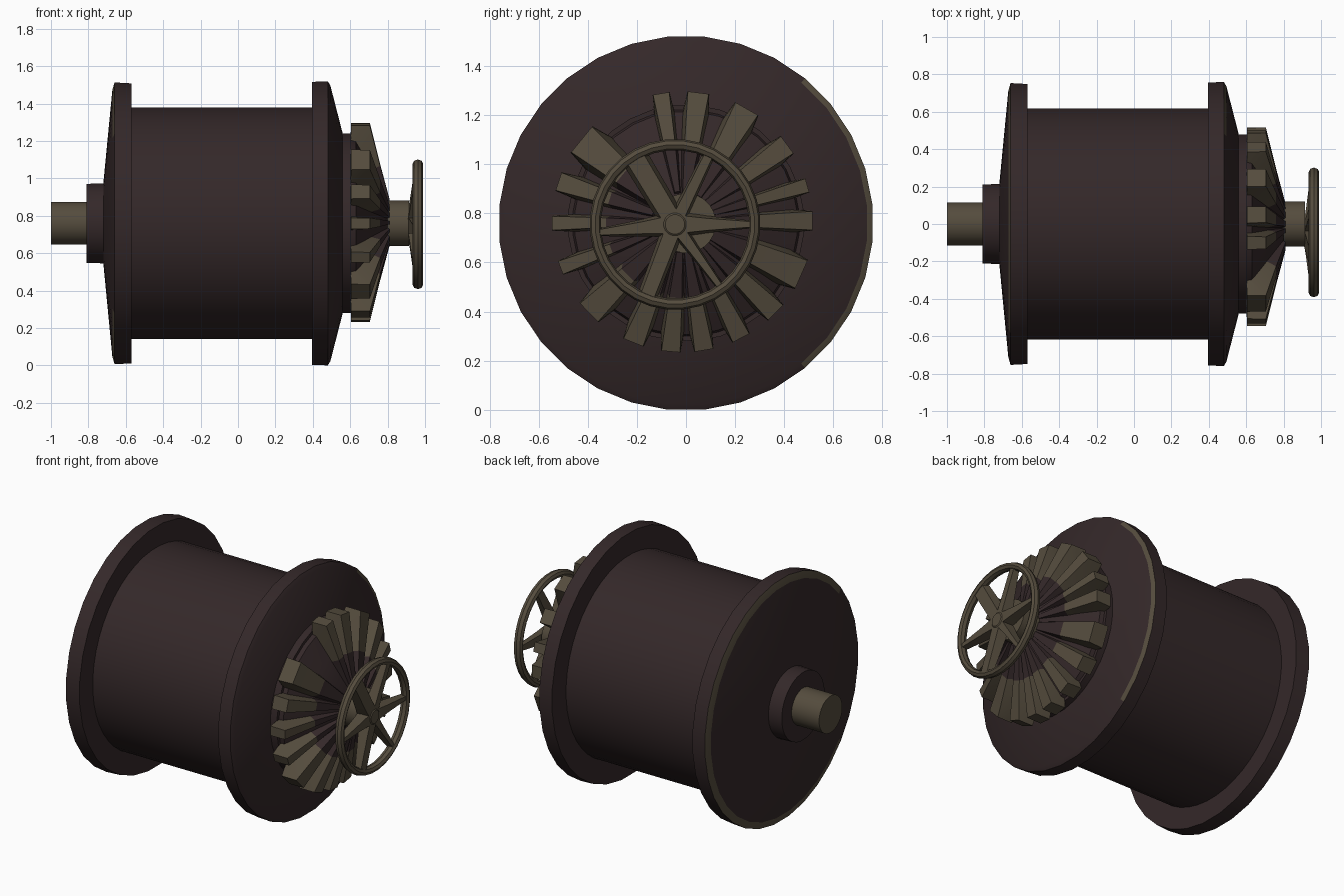
import bpy, bmesh, math
from mathutils import Vector

if "Cube" in bpy.data.objects:
    bpy.data.objects.remove(bpy.data.objects["Cube"])

CZ = 0.76


def material(name, col):
    m = bpy.data.materials.new(name)
    m.diffuse_color = (*col, 1)
    m.use_nodes = True
    m.node_tree.nodes["Principled BSDF"].inputs["Base Color"].default_value = m.diffuse_color
    return m


DARK = material("dark brown iron", (0.034, 0.021, 0.022))
TAN = material("worn tan metal", (0.090, 0.072, 0.047))


def finish(name, bm, mats, angle=35):
    bmesh.ops.recalc_face_normals(bm, faces=bm.faces)
    me = bpy.data.meshes.new(name)
    bm.to_mesh(me)
    bm.free()
    for m in mats:
        me.materials.append(m)
    ob = bpy.data.objects.new(name, me)
    bpy.context.collection.objects.link(ob)
    bpy.ops.object.select_all(action='DESELECT')
    ob.select_set(True)
    bpy.context.view_layer.objects.active = ob
    bpy.ops.object.shade_smooth_by_angle(angle=math.radians(angle))
    return ob


def lathe(name, profile, mats, seg=32, rule=None, closed=False, cy=0.0, cz=CZ):
    """Spin (x, radius) points about the x axis; rule(strip, y) picks the colour."""
    bm = bmesh.new()
    rings = []
    for x, r in profile:
        rings.append([bm.verts.new((x, cy + r * math.cos(a), cz + r * math.sin(a)))
                      for a in (2 * math.pi * (i + .5) / seg for i in range(seg))])
    n = len(rings)
    for k in range(n if closed else n - 1):
        a, b = rings[k], rings[(k + 1) % n]
        for i in range(seg):
            j = (i + 1) % seg
            f = bm.faces.new((a[i], a[j], b[j], b[i]))
            if rule:
                f.material_index = rule(k, f.calc_center_median().y)
    if not closed:
        bm.faces.new(rings[0])
        bm.faces.new(rings[-1])
    return finish(name, bm, mats)


# drum between the two flanges
lathe("drum", [(-0.60, 0.62), (0.43, 0.62)], [DARK], 48)

# left flange with worn outer edge, shallow cone and hub
lathe("left_flange", [(-0.57, 0.60), (-0.57, 0.752), (-0.66, 0.757), (-0.672, 0.715),
                      (-0.72, 0.215), (-0.81, 0.212), (-0.81, 0.10)], [DARK, TAN], 32,
      lambda k, y: int(k == 2 and y > -0.55))
lathe("left_axle", [(-1.0, 0.115), (-0.80, 0.115)], [TAN], 24)

# right flange with stepped gear base
lathe("right_flange", [(0.395, 0.60), (0.395, 0.76), (0.48, 0.763), (0.494, 0.74),
                       (0.56, 0.482), (0.605, 0.482), (0.605, 0.40)], [DARK, TAN], 32,
      lambda k, y: int(k == 2 and y > 0.42))
lathe("gear_cone", [(0.58, 0.47), (0.63, 0.455), (0.70, 0.33), (0.80, 0.13), (0.80, 0.05)], [DARK], 32)
lathe("right_axle", [(0.78, 0.122), (0.915, 0.122)], [TAN], 24)

# bevel gear teeth: (y, z) direction of each tip from the right view, and tip width
tips = [(-.10, 1.28, .07), (.05, 1.29, .09), (.25, 1.23, .11), (.40, 1.07, .09),
        (.48, .91, .06), (.51, .77, .08), (.45, .56, .13), (.34, .42, .09),
        (.21, .32, .08), (.07, .26, .08), (-.06, .26, .08), (-.20, .31, .09),
        (-.37, .42, .11), (-.48, .59, .06), (-.52, .76, .06), (-.49, .92, .08), (-.40, 1.08, .14)]
# side outline of a tooth as (x, radius, width factor): top and matching base points
top = [(0.605, 0.53, 1), (0.705, 0.53, .95), (0.76, 0.31, .65), (0.81, 0.125, .3)]
base = [(0.60, 0.42, 1.25), (0.62, 0.42, 1.2), (0.71, 0.29, .9), (0.79, 0.11, .45)]
bm = bmesh.new()
for y, z, w in tips:
    d = Vector((0, y + .015, z - .765)).normalized()
    s = Vector((1, 0, 0)).cross(d)
    o = Vector((0, -.015, .765))

    def pt(p, sign):
        return bm.verts.new(o + Vector((p[0], 0, 0)) + d * p[1] + s * sign * p[2] * w / 2)
    cols = [[pt(b, -1), pt(t, -1), pt(t, 1), pt(b, 1)] for b, t in zip(base, top)]
    for k in range(3):
        for i in range(4):
            j = (i + 1) % 4
            f = bm.faces.new((cols[k][i], cols[k][j], cols[k + 1][j], cols[k + 1][i]))
            f.material_index = int(k < 2)
    bm.faces.new(cols[0]).material_index = 1
    bm.faces.new(cols[3])
finish("gear_teeth", bm, [DARK, TAN], 25)

# handwheel rim
WY, WZ, WX = -0.045, 0.755, 0.962
rim = [(WX + .028 * math.cos(a), .325 + .023 * math.sin(a))
       for a in (2 * math.pi * i / 8 for i in range(8))]
lathe("handwheel_rim", rim, [TAN], 32, closed=True, cy=WY, cz=WZ)

# handwheel spokes: angle, width at the hub, width at the rim
bm = bmesh.new()
for ang, wi, wo in [(0, .11, .03), (64, .07, .05), (121, .10, .11),
                    (186, .11, .03), (249, .09, .08), (306, .07, .03)]:
    a = math.radians(ang)
    d = Vector((0, math.cos(a), math.sin(a)))
    s = Vector((0, -d.z, d.y))
    ends = []
    for r, w, x0, x1 in [(0, wi, .90, .975), (.13, (wi + wo) / 2, .92, .975), (.32, wo, .945, .978)]:
        c = Vector((0, WY, WZ)) + d * r
        ends.append([bm.verts.new(c + s * q * w / 2 + Vector((x, 0, 0)))
                     for x, q in ((x0, -1), (x0, 1), (x1, .7), (x1, -.7))])
    for k in range(2):
        for i in range(4):
            j = (i + 1) % 4
            bm.faces.new((ends[k][i], ends[k][j], ends[k + 1][j], ends[k + 1][i]))
    bm.faces.new(ends[0])
    bm.faces.new(ends[2])
finish("handwheel_spokes", bm, [TAN], 25)

# handwheel hub
lathe("handwheel_hub", [(.90, .06), (.965, .06), (.98, .04)], [TAN], 16, cy=WY, cz=WZ)
